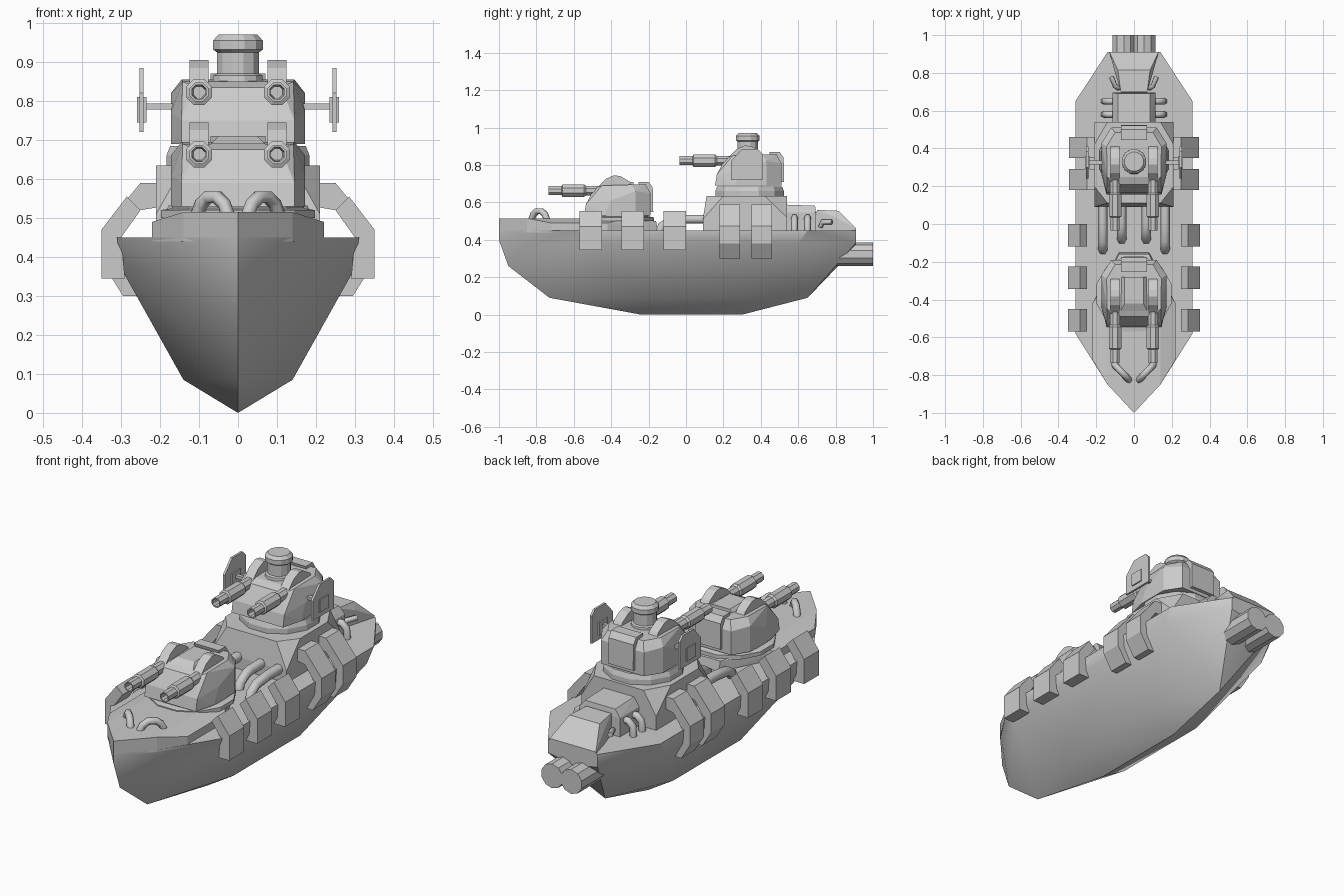
import bpy, bmesh, math
from mathutils import Vector, Matrix

if "Cube" in bpy.data.objects:
    bpy.data.objects.remove(bpy.data.objects["Cube"])


def finish(name, bm):
    bmesh.ops.recalc_face_normals(bm, faces=bm.faces)
    me = bpy.data.meshes.new(name)
    bm.to_mesh(me)
    bm.free()
    ob = bpy.data.objects.new(name, me)
    bpy.context.collection.objects.link(ob)
    return ob


def faceted(name, pts, mirror=True, off=(0, 0, 0)):
    """Convex solid around points, mirrored over x."""
    bm = bmesh.new()
    allp = set(pts) | ({(-x, y, z) for x, y, z in pts} if mirror else set())
    for p in sorted(allp):
        bm.verts.new(Vector(p) + Vector(off))
    r = bmesh.ops.convex_hull(bm, input=bm.verts)
    junk = [g for g in r['geom_interior'] + r['geom_unused'] if isinstance(g, bmesh.types.BMVert)]
    bmesh.ops.delete(bm, geom=list(set(junk)), context='VERTS')
    bmesh.ops.dissolve_limit(bm, angle_limit=0.02, verts=bm.verts, edges=bm.edges)
    return finish(name, bm)


def lathe(name, prof, center, axis='Z', n=8, turn=0.5):
    """Turned solid from (radius, position) pairs along an axis."""
    bm = bmesh.new()
    rings = []
    for r, h in prof:
        ring = []
        for i in range(n):
            a = 2 * math.pi * (i + turn) / n
            c, s = r * math.cos(a), r * math.sin(a)
            ring.append(bm.verts.new(Vector(center) + Vector((c, s, h) if axis == 'Z' else (c, h, s))))
        rings.append(ring)
    for a, b in zip(rings, rings[1:]):
        for i in range(n):
            j = (i + 1) % n
            bm.faces.new((a[i], a[j], b[j], b[i]))
    bm.faces.new(rings[0])
    bm.faces.new(rings[-1])
    return finish(name, bm)


def plate(name, prof, plane, lo, hi):
    """Extruded outline: 'X' takes (y,z), 'Y' takes (x,z)."""
    bm = bmesh.new()
    vs = [bm.verts.new((lo, a, b) if plane == 'X' else (a, lo, b)) for a, b in prof]
    f = bm.faces.new(vs)
    r = bmesh.ops.extrude_face_region(bm, geom=[f])
    d = Vector((hi - lo, 0, 0) if plane == 'X' else (0, hi - lo, 0))
    bmesh.ops.translate(bm, verts=[g for g in r['geom'] if isinstance(g, bmesh.types.BMVert)], vec=d)
    return finish(name, bm)


def tube(name, pts, r):
    cu = bpy.data.curves.new(name, 'CURVE')
    cu.dimensions = '3D'
    cu.bevel_depth = r
    cu.bevel_resolution = 1
    cu.use_fill_caps = True
    sp = cu.splines.new('POLY')
    sp.points.add(len(pts) - 1)
    for p, q in zip(sp.points, pts):
        p.co = (*q, 1)
    ob = bpy.data.objects.new(name, cu)
    bpy.context.collection.objects.link(ob)
    return ob


# hull
hull = faceted('hull', [
    (0, -1, .45), (.14, -.85, .45), (.31, -.58, .45), (.31, .65, .45), (.14, .91, .45),
    (0, -1, .40), (.13, -.84, .38), (.305, -.53, .38), (.305, .6, .38), (.14, .91, .385),
    (0, -.95, .26), (0, -.73, .09), (0, -.24, 0), (0, .3, 0), (0, .65, .09), (0, .91, .36),
    (.14, -.24, .085), (.14, .3, .085)])
bpy.context.view_layer.objects.active = hull
hull.select_set(True)
bpy.ops.object.shade_smooth_by_angle(angle=math.radians(30))

# raised foredeck
faceted('foredeck', [
    (0, -1, .44), (.14, -.85, .44), (.22, -.72, .44), (.22, -.42, .44), (.08, -.15, .44),
    (0, -1, .515), (.14, -.85, .515), (.22, -.72, .49), (.22, -.42, .49),
    (.14, -.3, .515), (.08, -.16, .50)])

# superstructure base
faceted('superstructure', [
    (.21, .09, .44), (.21, .54, .44), (.21, .09, .51), (.21, .54, .52),
    (.21, .2, .635), (.21, .42, .635), (.14, .11, .635), (.14, .54, .635)])
lathe('forward_turret_ring', [(.205, .50), (.205, .52), (.175, .525), (.175, .55)], (0, -.37, 0), n=12)
lathe('aft_turret_ring', [(.19, .63), (.19, .66), (.18, .685)], (0, .34, 0), n=12)


def turret(label, dy, dz):
    off = Vector((0, dy, dz))
    # body, relative to the forward turret
    faceted(label + '_body', [
        (.145, -.545, .53), (.145, -.535, .59), (.172, -.44, .53), (.172, -.27, .53),
        (.12, -.19, .53), (.172, -.40, .61), (.172, -.27, .66), (.12, -.19, .65),
        (.11, -.49, .675), (.142, -.45, .69), (.145, -.29, .695), (.10, -.215, .695)], off=off)
    # rear hatch
    faceted(label + '_rear_hatch', [
        (.07, -.21, .545), (.07, -.175, .55), (.07, -.178, .68), (.07, -.2, .71), (.07, -.255, .71)], off=off)
    for s, side in ((-1, 'left'), (1, 'right')):
        x = s * .1
        # hollow stepped barrel
        lathe(f'{label}_{side}_barrel', [
            (.016, -.68), (.020, -.735), (.026, -.735), (.026, -.665), (.036, -.66), (.036, -.545),
            (.028, -.535), (.028, -.44)], Vector((x, 0, .663)) + off, 'Y')
        # arched gun mount
        arch = [(-.50, .62), (-.475, .68), (-.43, .725), (-.385, .745), (-.35, .74), (-.30, .71), (-.28, .68), (-.28, .62)]
        plate(f'{label}_{side}_gun_mount', [(y + dy, z + dz) for y, z in arch], 'X', x - .024, x + .024)


turret('forward_turret', 0, 0)
turret('aft_turret', .70, .16)
faceted('forward_turret_roof', [(.07, -.46, .69), (.07, -.28, .69), (.05, -.42, .71), (.05, -.28, .71)])

# lookout cupola
lathe('cupola', [(.068, .84), (.065, .865), (.056, .87), (.056, .925), (.066, .932), (.066, .955), (.052, .97)],
      (0, .33, 0), n=12)

for s, side in ((-1, 'left'), (1, 'right')):
    # side sensor panels
    outline = [(.24, .72), (.41, .72), (.41, .86), (.385, .885), (.30, .885), (.24, .82)]
    plate(f'{side}_sensor_panel', outline, 'X', s * .242, s * .253)
    plate(f'{side}_sensor_box', [(.29, .745), (.36, .745), (.36, .81), (.29, .81)], 'X', s * .235, s * .259)
    plate(f'{side}_sensor_arm', [(.315, .778), (.335, .778), (.335, .793), (.315, .793)], 'X', s * .15, s * .25)

    # hull fenders, bent over the deck edge
    for i, y in enumerate((-.57, -.345, -.12)):
        prof = [(.29, .345), (.35, .345), (.35, .47), (.285, .555), (.25, .52), (.30, .45)]
        plate(f'{side}_fender_{i + 1}', [(s * x, z) for x, z in prof], 'Y', y, y + .12)
    for i, y in enumerate((.18, .35)):
        prof = [(.25, .30), (.295, .30), (.345, .38), (.345, .475), (.25, .59), (.19, .59), (.19, .53), (.25, .52), (.30, .45), (.30, .39)]
        plate(f'{side}_large_fender_{i + 1}', [(s * x, z) for x, z in prof], 'Y', y, y + .11)

    # bent deck pipes ahead of the superstructure
    for x, y0 in ((.165, -.14), (.065, -.085)):
        tube(f'{side}_deck_pipe', [(s * x, y0, .44), (s * x, y0 + .01, .475), (s * x, y0 + .05, .50),
                                   (s * x, .0, .51), (s * x, .12, .51)], .025)

    # bow mooring loops
    c, d = Vector((s * .065, -.785, .505)), Vector((s * .04, .042, 0))
    tube(f'{side}_bow_loop', [c + d * k + Vector((0, 0, h))
                              for k, h in ((-1, 0), (-.75, .03), (-.3, .048), (.3, .048), (.75, .03), (1, 0))], .018)

    # engine side pipes
    for y in (.58, .65):
        tube(f'{side}_engine_pipe', [(s * .08, y, .52), (s * .13, y, .52), (s * .155, y, .50), (s * .16, y, .44)], .018)

    # small angled cleats
    tube(f'{side}_cleat', [(s * .08, .72, .47), (s * .10, .73, .495), (s * .12, .78, .495)], .014)

    # stern exhausts
    lathe(f'{side}_exhaust', [(.062, .76), (.062, 1)], (s * .054, 0, .323), 'Y', n=10)

# engine housing and sloped stern cover
faceted('engine_housing', [(.115, .53, .44), (.115, .695, .44), (.115, .53, .545), (.115, .695, .545),
                           (.085, .53, .588), (.085, .69, .582)])
faceted('stern_cover', [(.06, .68, .44), (.10, .80, .44), (.13, .91, .44), (.13, .91, .46),
                        (.07, .70, .56), (.085, .815, .555), (.10, .80, .52)])
